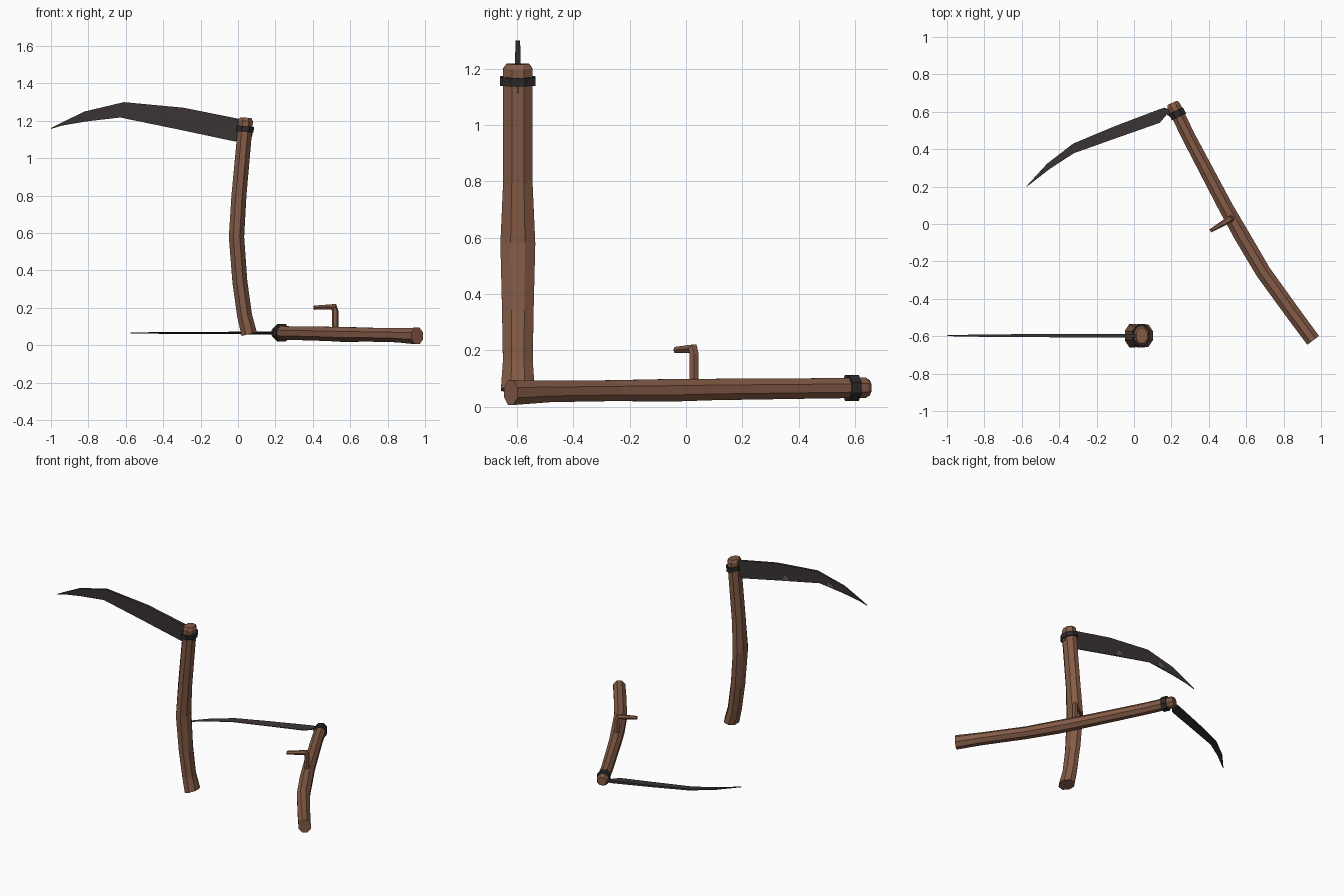
import bpy, bmesh, math
from mathutils import Vector

if "Cube" in bpy.data.objects:
    bpy.data.objects.remove(bpy.data.objects["Cube"])


def material(name, rgb):
    m = bpy.data.materials.new(name)
    m.diffuse_color = (*rgb, 1)
    m.use_nodes = True
    m.node_tree.nodes["Principled BSDF"].inputs["Base Color"].default_value = m.diffuse_color
    return m


WOOD = material("brown wood", (0.23, 0.105, 0.062))
STEEL = material("dark steel", (0.046, 0.036, 0.037))
IRON = material("black iron", (0.026, 0.023, 0.023))
WORN = material("worn steel", (0.12, 0.11, 0.105))


def finish(bm, name, mat):
    bmesh.ops.recalc_face_normals(bm, faces=bm.faces)
    me = bpy.data.meshes.new(name)
    bm.to_mesh(me)
    bm.free()
    me.materials.append(mat)
    ob = bpy.data.objects.new(name, me)
    bpy.context.collection.objects.link(ob)
    return ob


def loft(name, rings, normal, mat, sides=8, tangents=None):
    """Faceted bar through rings (point, half width in plane, half width along normal)."""
    bm = bmesh.new()
    n = Vector(normal).normalized()
    pts = [Vector(r[0]) for r in rings]
    grow = 1 / math.cos(math.pi / sides)
    loops = []
    for i, (p, u, v) in enumerate(rings):
        t = pts[min(i + 1, len(pts) - 1)] - pts[max(i - 1, 0)]
        if tangents:
            t = Vector(tangents[i])
        side = n.cross(t).normalized()
        loop = []
        for k in range(sides):
            a = 2 * math.pi * (k + 0.5) / sides
            loop.append(bm.verts.new(pts[i] + side * u * grow * math.cos(a) + n * v * grow * math.sin(a)))
        loops.append(loop)
    for a, b in zip(loops, loops[1:]):
        for k in range(sides):
            j = (k + 1) % sides
            bm.faces.new((a[k], a[j], b[j], b[k]))
    bm.faces.new(loops[0])
    bm.faces.new(loops[-1])
    return finish(bm, name, mat)


def blade(name, stations, to3d):
    """Wedge blade: stations (spine point, edge point, spine half thickness)."""
    bm = bmesh.new()
    rows = []
    for s, e, h in stations:
        rows.append([bm.verts.new(to3d(*s, h)), bm.verts.new(to3d(*e, h * 0.3)),
                     bm.verts.new(to3d(*e, -h * 0.3)), bm.verts.new(to3d(*s, -h))])
    for a, b in zip(rows, rows[1:]):
        for k in range(4):
            j = (k + 1) % 4
            bm.faces.new((a[k], a[j], b[j], b[k]))
    bm.faces.new(rows[0])
    bm.faces.new(rows[-1])
    return finish(bm, name, STEEL)


def chip(name, outline, to3d, depth):
    """Thin worn plate on the back of a blade."""
    bm = bmesh.new()
    rows = [[bm.verts.new(to3d(x, z, d)) for x, z in outline] for d in (depth - 0.006, depth)]
    n = len(outline)
    for k in range(n):
        j = (k + 1) % n
        bm.faces.new((rows[0][k], rows[0][j], rows[1][j], rows[1][k]))
    for r in rows:
        bm.faces.new(r)
    return finish(bm, name, WORN)


# ---- standing scythe, in the plane y = -0.597 ----
Y = -0.597
up = lambda x, z, d: Vector((x, Y + d, z))
path = [(0.060, 0.060, 0.042, 0.060), (0.035, 0.16, 0.040, 0.053), (0.010, 0.34, 0.040, 0.056),
        (-0.008, 0.58, 0.041, 0.062), (0.005, 0.80, 0.040, 0.052), (0.034, 1.12, 0.039, 0.052),
        (0.041, 1.20, 0.039, 0.052), (0.042, 1.217, 0.030, 0.040)]
loft("standing_handle", [((x, Y, z), u, v) for x, z, u, v in path], (0, 1, 0), WOOD)
loft("standing_band", [((0.037, Y, 1.141), 0.046, 0.063), ((0.040, Y, 1.171), 0.046, 0.063)],
     (0, 1, 0), IRON)
blade("standing_blade", [
    ((0.078, 1.19), (0.076, 1.115), 0.009), ((0.01, 1.21), (-0.018, 1.09), 0.010),
    ((-0.29, 1.27), (-0.30, 1.15), 0.009), ((-0.61, 1.30), (-0.63, 1.218), 0.008),
    ((-0.82, 1.25), (-0.81, 1.197), 0.006), ((-0.94, 1.192), (-0.94, 1.175), 0.004),
    ((-1.0, 1.161), (-1.0, 1.157), 0.002)], up)
chip("standing_blade_chip_inner", [(-0.34, 1.162), (-0.40, 1.176), (-0.385, 1.20), (-0.36, 1.203)], up, 0.008)
chip("standing_blade_chip_outer", [(-0.69, 1.216), (-0.75, 1.208), (-0.73, 1.238), (-0.70, 1.245)], up, 0.007)

# ---- lying scythe, roughly in the plane z = 0.065 ----
Z = 0.066
flat = lambda x, y, d: Vector((x, y, Z + d))
path2 = [(0.958, -0.622, 0.050, 0.039, 0.044), (0.86, -0.49, 0.054, 0.040, 0.038),
         (0.69, -0.255, 0.057, 0.041, 0.037), (0.575, -0.06, 0.058, 0.042, 0.040),
         (0.49, 0.09, 0.061, 0.039, 0.038), (0.29, 0.47, 0.065, 0.036, 0.036),
         (0.212, 0.632, 0.067, 0.036, 0.036), (0.205, 0.648, 0.067, 0.028, 0.027)]
loft("lying_handle", [((x, y, z), u, v) for x, y, z, u, v in path2], (0, 0, 1), WOOD)
loft("lying_band", [((0.240, 0.572, 0.067), 0.042, 0.046), ((0.224, 0.606, 0.067), 0.042, 0.046)],
     (0, 0, 1), IRON)
blade("lying_blade", [
    ((0.255, 0.575), (0.265, 0.525), 0.007), ((0.165, 0.622), (0.175, 0.585), 0.008),
    ((0.14, 0.615), (0.138, 0.541), 0.008),
    ((-0.10, 0.524), (-0.09, 0.461), 0.006), ((-0.325, 0.43), (-0.32, 0.379), 0.005),
    ((-0.465, 0.322), (-0.45, 0.295), 0.004), ((-0.575, 0.202), (-0.572, 0.200), 0.002)], flat)

# side grip: upright stem bending into a tapered arm
d = Vector((-0.86, -0.51, 0))
loft("side_grip", [((0.519, 0.029, 0.07), 0.015, 0.016), ((0.519, 0.029, 0.185), 0.015, 0.016),
                   ((0.512, 0.025, 0.206), 0.017, 0.016), ((0.408, -0.037, 0.201), 0.011, 0.008)],
     (-0.51, 0.86, 0), WOOD, 6,
     [(0, 0, 1), (0, 0, 1), tuple(d * 0.8 + Vector((0, 0, 0.5))), tuple(d)])
